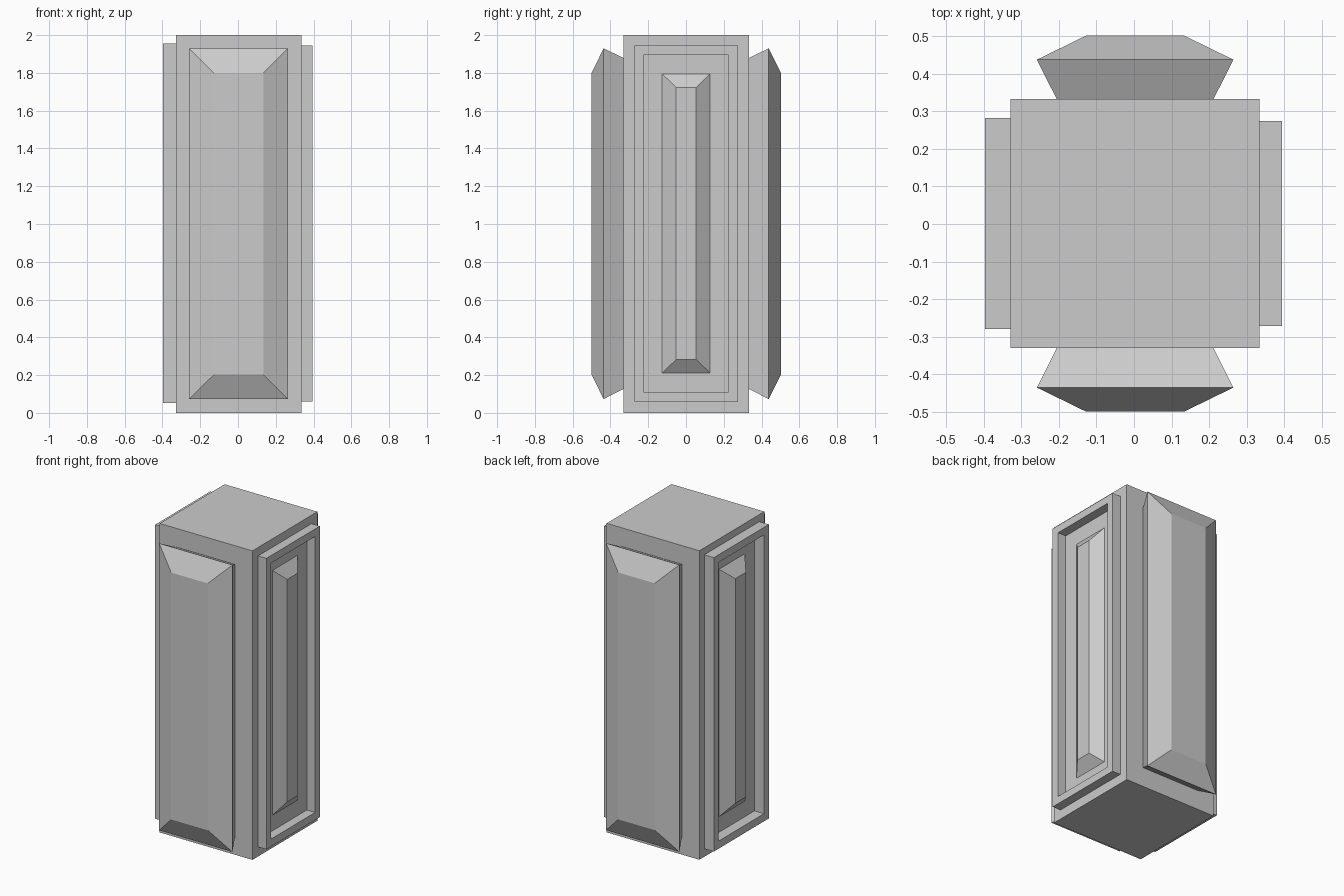
import bpy, bmesh, math
from mathutils import Matrix

if "Cube" in bpy.data.objects:
    bpy.data.objects.remove(bpy.data.objects["Cube"])


def loft(name, rings, turn, hollow=False):
    """Stack rectangles (depth, half width, z low, z high) outward from the -y face, then turn about z."""
    bm = bmesh.new()
    loops = [[bm.verts.new((x, -d, z)) for x, z in ((-w, lo), (w, lo), (w, hi), (-w, hi))]
             for d, w, lo, hi in rings]
    pairs = list(zip(loops, loops[1:]))
    if hollow:
        pairs.append((loops[-1], loops[0]))
    else:
        bm.faces.new(loops[0])
        bm.faces.new(loops[-1])
    for a, b in pairs:
        for i in range(4):
            j = (i + 1) % 4
            bm.faces.new((a[i], a[j], b[j], b[i]))
    bmesh.ops.rotate(bm, verts=bm.verts, matrix=Matrix.Rotation(math.radians(turn), 3, 'Z'))
    bmesh.ops.translate(bm, verts=bm.verts, vec=(0.003, 0.001, 0))
    bmesh.ops.recalc_face_normals(bm, faces=bm.faces)
    mesh = bpy.data.meshes.new(name)
    bm.to_mesh(mesh)
    bm.free()
    obj = bpy.data.objects.new(name, mesh)
    bpy.context.collection.objects.link(obj)
    return obj


# Square pillar body
loft("pillar_body", [(-0.332, 0.332, 0, 2), (0.332, 0.332, 0, 2)], 0)

# Bevelled slabs with undercut backs on front and back
for label, turn in (("front", 0), ("back", 180)):
    loft(label + "_slab", [(0.33, 0.208, 0.128, 1.878),
                           (0.437, 0.262, 0.073, 1.93),
                           (0.501, 0.131, 0.202, 1.8)], turn)

# Raised border and bevelled inset bar on each side; the left set is slightly larger
for label, turn, s, out in (("right", 90, 1.0, 0.391), ("left", -90, 1.03, 0.400)):
    def rect(depth, w, h, s=s):
        return (depth, w * s, 1.003 - h * (1 + (s - 1) / 3), 1.003 + h * (1 + (s - 1) / 3))
    loft(label + "_border", [rect(0.325, 0.273, 0.942), rect(out, 0.273, 0.942),
                             rect(out, 0.225, 0.893), rect(0.325, 0.225, 0.893)], turn, hollow=True)
    loft(label + "_inset_bar", [rect(0.33, 0.13, 0.795), rect(out - 0.005, 0.053, 0.72)], turn)
